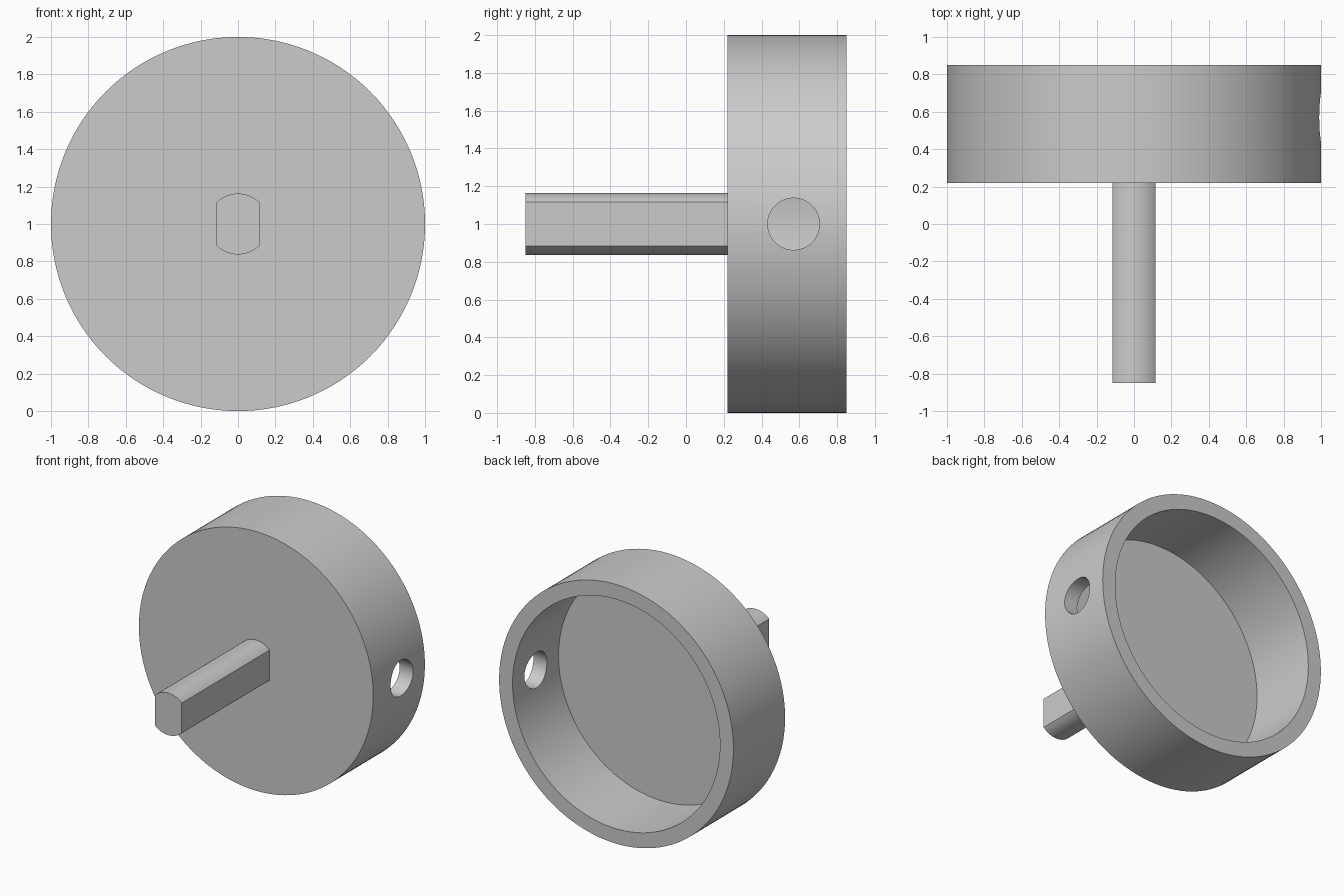
import bpy, bmesh, math
from mathutils import Matrix, Vector

cube = bpy.data.objects.get("Cube")
if cube:
    bpy.data.objects.remove(cube, do_unlink=True)

CENTRE = Vector((0, 0, 1))
BACK, FLOOR, FRONT, SHAFT_END = 0.85, 0.29, 0.22, -0.85

grey = bpy.data.materials.new("plain grey")
grey.use_nodes = True
grey.diffuse_color = (0.6, 0.6, 0.6, 1)
grey.node_tree.nodes["Principled BSDF"].inputs["Base Color"].default_value = grey.diffuse_color


def make_object(name, bm):
    bmesh.ops.recalc_face_normals(bm, faces=bm.faces)
    mesh = bpy.data.meshes.new(name)
    bm.to_mesh(mesh)
    bm.free()
    mesh.materials.append(grey)
    obj = bpy.data.objects.new(name, mesh)
    bpy.context.collection.objects.link(obj)
    return obj


def shade(obj):
    bpy.ops.object.select_all(action="DESELECT")
    obj.select_set(True)
    bpy.context.view_layer.objects.active = obj
    bpy.ops.object.shade_smooth_by_angle(angle=math.radians(30))


# Round cup, open at the back: one profile (radius, y) turned about the shaft axis
def turned_cup(profile, segments):
    bm = bmesh.new()
    rings = []
    for radius, y in profile:
        rings.append([bm.verts.new(CENTRE + Vector((radius * math.cos(a), y, radius * math.sin(a))))
                      for a in (math.tau * i / segments for i in range(segments))])
    for a, b in zip(rings, rings[1:]):
        for i in range(segments):
            j = (i + 1) % segments
            bm.faces.new((a[i], a[j], b[j], b[i]))
    bm.faces.new(rings[0])
    bm.faces.new(rings[-1])
    return make_object("cup", bm)


cup = turned_cup([(1, FRONT), (1, BACK), (0.885, BACK), (0.885, FLOOR)], 128)

# Round hole through the left wall
bm = bmesh.new()
bmesh.ops.create_cone(bm, cap_ends=True, segments=64, radius1=0.137, radius2=0.137, depth=0.6,
                      matrix=Matrix.Translation((1, 0.57, 1)) @ Matrix.Rotation(math.pi / 2, 4, "Y"))
cutter = make_object("hole_cutter", bm)
cut = cup.modifiers.new("wall hole", "BOOLEAN")
cut.operation = "DIFFERENCE"
cut.solver = "EXACT"
cut.object = cutter
bpy.ops.object.select_all(action="DESELECT")
bpy.context.view_layer.objects.active = cup
cup.select_set(True)
bpy.ops.object.modifier_apply(modifier=cut.name)
bpy.data.objects.remove(cutter, do_unlink=True)
shade(cup)

# Shaft: round bar with a flat on each side
RADIUS, HALF_WIDTH, STEPS = 0.163, 0.115, 16
spread = math.asin(HALF_WIDTH / RADIUS)
bm = bmesh.new()
outline = []
for middle in (0, math.pi):
    for i in range(STEPS + 1):
        a = middle + spread * (2 * i / STEPS - 1)
        outline.append(bm.verts.new(CENTRE + Vector((RADIUS * math.sin(a), SHAFT_END, RADIUS * math.cos(a)))))
end = bm.faces.new(outline)
swept = bmesh.ops.extrude_face_region(bm, geom=[end], use_keep_orig=True)["geom"]
bmesh.ops.translate(bm, vec=(0, FRONT + 0.02 - SHAFT_END, 0),
                    verts=[v for v in swept if isinstance(v, bmesh.types.BMVert)])
shade(make_object("shaft", bm))
